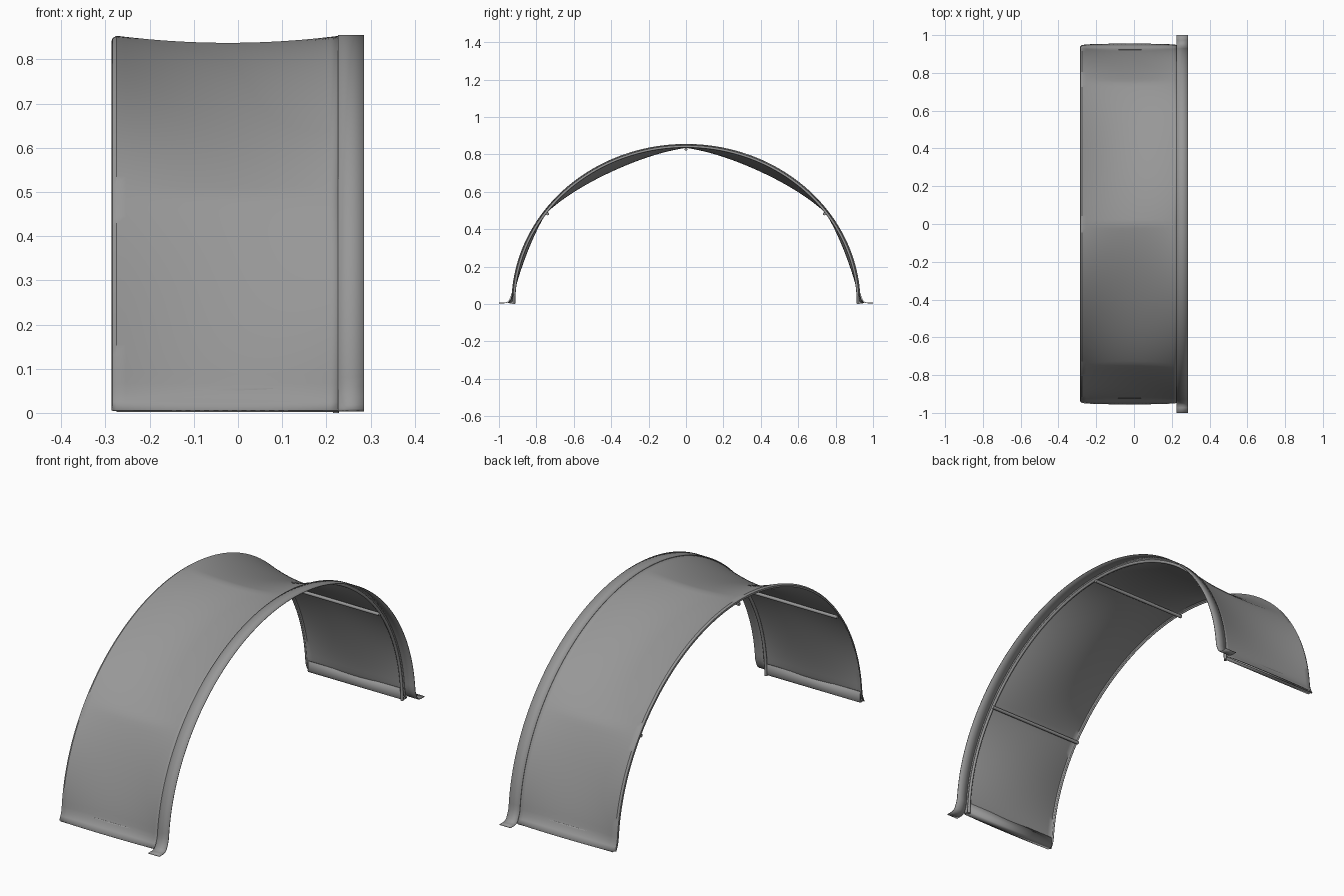
import bpy
from math import sin, cos, pi, sqrt
from mathutils import Vector

if "Cube" in bpy.data.objects:
    bpy.data.objects.remove(bpy.data.objects["Cube"])

A, B = 0.93, 0.852           # half width and height of the arch
TP = 0.62                    # arch angle of the side purlins
X0, X1 = -0.285, 0.23        # ends of the fabric panel

grey = bpy.data.materials.new("dark_grey")
grey.diffuse_color = (0.31, 0.31, 0.31, 1)
grey.use_nodes = True
grey.node_tree.nodes["Principled BSDF"].inputs["Base Color"].default_value = grey.diffuse_color


def arch(t, off=0.0):
    n = Vector((-cos(t) / A, sin(t) / B)).normalized()
    return -A * cos(t) + n.x * off, B * sin(t) + n.y * off


def smooth(ob):
    bpy.ops.object.select_all(action='DESELECT')
    ob.select_set(True)
    bpy.context.view_layer.objects.active = ob
    bpy.ops.object.shade_smooth_by_angle(angle=0.7)


def grid(name, rows, thick):
    n = len(rows[0])
    verts = [p for r in rows for p in r]
    faces = [(i * n + j, i * n + j + 1, (i + 1) * n + j + 1, (i + 1) * n + j)
             for i in range(len(rows) - 1) for j in range(n - 1)]
    me = bpy.data.meshes.new(name)
    me.from_pydata(verts, [], faces)
    me.materials.append(grey)
    ob = bpy.data.objects.new(name, me)
    bpy.context.collection.objects.link(ob)
    m = ob.modifiers.new("thickness", 'SOLIDIFY')
    m.thickness, m.offset = thick, 0
    smooth(ob)


def tube(name, pts, r):
    cu = bpy.data.curves.new(name, 'CURVE')
    cu.dimensions = '3D'
    cu.bevel_depth, cu.bevel_resolution, cu.use_fill_caps = r, 2, True
    cu.materials.append(grey)
    sp = cu.splines.new('POLY')
    sp.points.add(len(pts) - 1)
    for p, co in zip(sp.points, pts):
        p.co = (*co, 1)
    bpy.context.collection.objects.link(bpy.data.objects.new(name, cu))


def sag(t):
    # fabric dips between the purlins, least over each purlin
    t = min(t, pi - t)
    if t < TP:
        s = t / TP
        return 0.012 * s + 0.022 * sin(pi * s)
    s = (t - TP) / (pi / 2 - TP)
    return 0.012 + 0.004 * s + 0.042 * sin(pi * s)


# fabric panel, sagging between the end arches and flared at the ground
N = 120
xs = [X0, X0 + 0.002, X0 + 0.01] + [X0 + 0.01 + (X1 - X0 - 0.01) * i / 24 for i in range(1, 25)]
panel = []
for i in range(N + 1):
    t = pi * i / N
    row = []
    for x in xs:
        u = max(-1, min(1, 2 * (x - X0 - 0.01) / (X1 - X0 - 0.01) - 1))
        off = -sag(t) * (1 - u * u)
        if x < X0 + 0.01:                      # hem curled over the end arch
            off -= 0.012 if x == X0 else 0.005
        y, z = arch(t, off)
        k = max(0, 1 - z / 0.06) ** 2
        y += (0.016 + 0.008 * sqrt(max(0, 1 - u * u))) * k * (1 if y > 0 else -1)
        row.append((x, y, z + 0.005 * k))
    panel.append(row)
grid("fabric_panel", panel, 0.003)

# overlapping edge strip with feet turned outward on the ground
foot = [(-1.0, 0.005), (-0.972, 0.005), (-0.957, 0.008), (-0.946, 0.018), (-0.936, 0.04)]
prof = foot + [arch(0.07 + (pi - 0.14) * i / N, 0.002) for i in range(N + 1)]
prof += [(-y, z) for y, z in reversed(foot)]
grid("edge_strip", [[(x, y, z) for x in (0.226, 0.255, 0.285)] for y, z in prof], 0.003)

# bent arch pole below the seam
tube("arch_pole", [(0.222, *arch(pi * i / 80, -0.01)) for i in range(81)], 0.007)

# purlins along the ridge and the shoulders
for name, t, off in (("ridge_purlin", pi / 2, -0.025), ("front_purlin", TP, -0.022),
                     ("back_purlin", pi - TP, -0.022)):
    y, z = arch(t, off)
    tube(name, [(-0.283, y, z), (0.23, y, z)], 0.008)

# folded hems closing the bottom edges of the panel
for name, s in (("front_ground_hem", -1), ("back_ground_hem", 1)):
    grid(name, [[(x, s * y, z) for x in (-0.275, 0.228)]
                for y, z in ((0.922, 0.055), (0.92, 0.008), (0.924, 0.003), (0.945, 0.003))], 0.003)
